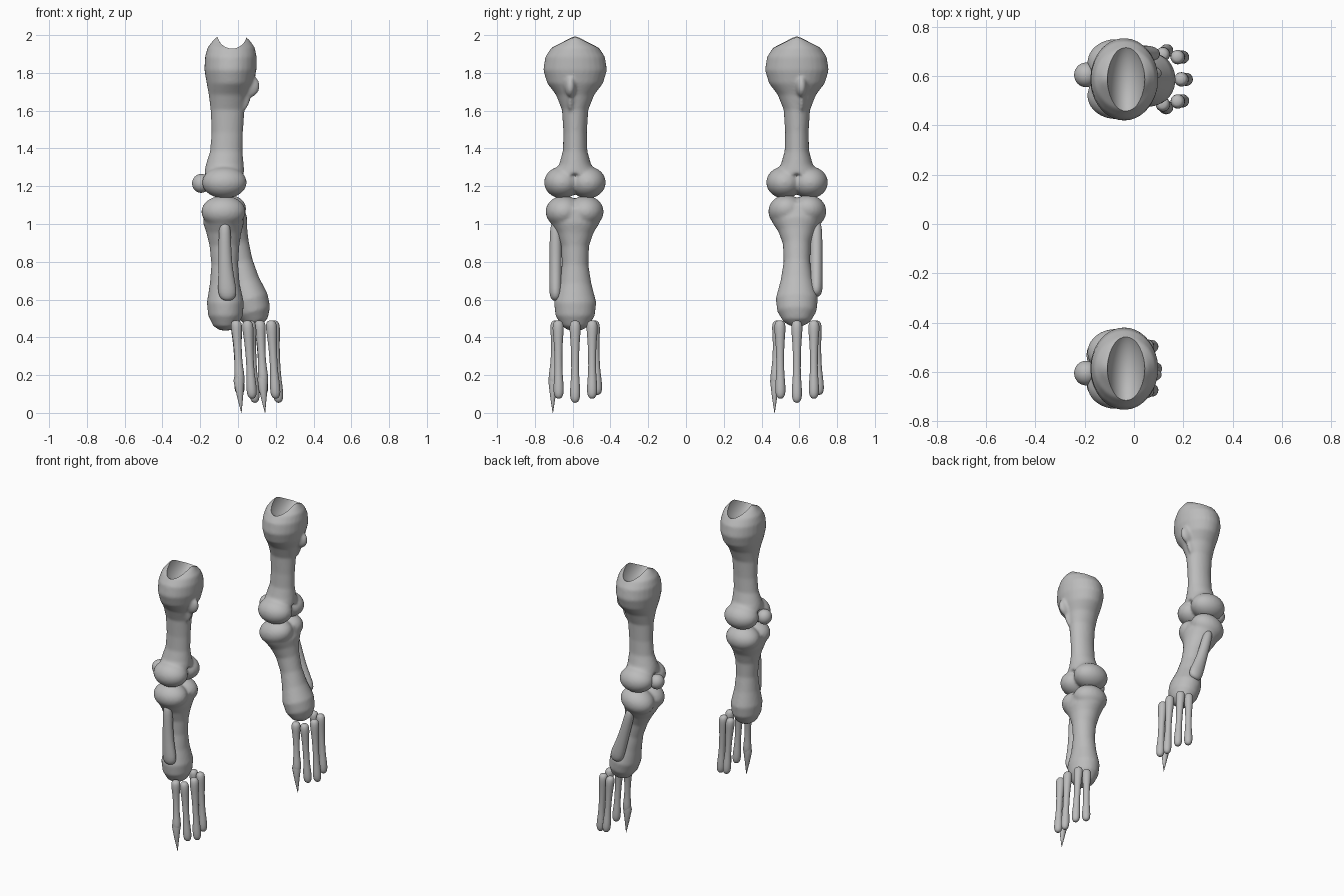
import bpy, bmesh, math
from mathutils import Matrix, Vector

cube = bpy.data.objects.get("Cube")
if cube:
    bpy.data.objects.remove(cube, do_unlink=True)

bone = bpy.data.materials.new("bone_grey")
bone.use_nodes = True
bone.diffuse_color = (0.5, 0.5, 0.5, 1)
bone.node_tree.nodes["Principled BSDF"].inputs["Base Color"].default_value = (0.5, 0.5, 0.5, 1)


def loft(bm, sections, sides=28):
    """Stack of elliptical rings: (z, x, y, x radius, y radius)."""
    rings = []
    for z, x, y, rx, ry in sections:
        angles = [2 * math.pi * i / sides for i in range(sides)]
        rings.append([bm.verts.new((x + rx * math.cos(a), y + ry * math.sin(a), z)) for a in angles])
    for low, high in zip(rings, rings[1:]):
        for i in range(sides):
            j = (i + 1) % sides
            bm.faces.new((low[i], low[j], high[j], high[i]))
    bm.faces.new(rings[0])
    bm.faces.new(rings[-1])


def ball(bm, centre, radii):
    m = Matrix.Translation(centre) @ Matrix.Diagonal((*radii, 1))
    bmesh.ops.create_uvsphere(bm, u_segments=32, v_segments=20, radius=1, matrix=m)


def make(name, bm, matrix):
    bmesh.ops.transform(bm, matrix=matrix, verts=bm.verts)
    bmesh.ops.recalc_face_normals(bm, faces=bm.faces)
    mesh = bpy.data.meshes.new(name)
    bm.to_mesh(mesh)
    bm.free()
    mesh.materials.append(bone)
    obj = bpy.data.objects.new(name, mesh)
    bpy.context.collection.objects.link(obj)
    return obj


def modify(obj, kind, **settings):
    mod = obj.modifiers.new(kind.title(), kind)
    for key, value in settings.items():
        setattr(mod, key, value)
    bpy.ops.object.select_all(action='DESELECT')
    obj.select_set(True)
    bpy.context.view_layer.objects.active = obj
    bpy.ops.object.modifier_apply(modifier=mod.name)


def smooth(obj):
    bpy.ops.object.select_all(action='DESELECT')
    obj.select_set(True)
    bpy.context.view_layer.objects.active = obj
    bpy.ops.object.shade_smooth_by_angle(angle=math.radians(45))


# Profiles: z, x centre, x radius, y radius
FEMUR = [(2.02, -.035, .06, .02), (1.99, -.035, .095, .065), (1.95, -.036, .125, .125),
         (1.9, -.038, .137, .158), (1.83, -.04, .138, .169), (1.76, -.042, .124, .148),
         (1.7, -.05, .105, .102), (1.62, -.055, .09, .07), (1.5, -.057, .083, .062),
         (1.4, -.062, .086, .065), (1.33, -.07, .1, .085), (1.28, -.073, .107, .12)]
TIBIA = [(1.1, -.077, .105, .12), (1.02, -.077, .108, .13), (.97, -.075, .093, .098),
         (.9, -.072, .079, .074), (.8, -.07, .071, .07), (.7, -.07, .079, .086),
         (.6, -.067, .098, .112), (.53, -.066, .092, .104), (.475, -.066, .065, .072),
         (.452, -.066, .03, .035)]
FIBULA = [(1.03, -.07, .018, .015), (1.0, -.07, .03, .03), (.93, -.07, .033, .032),
          (.8, -.068, .036, .032), (.7, -.06, .046, .034), (.65, -.056, .05, .034),
          (.62, -.055, .038, .026), (.608, -.055, .015, .012)]

# Toe radius along its length
TOE = [(0, .015), (.03, .028), (.1, .031), (.2, .027), (.35, .022), (.6, .02),
       (.74, .024), (.82, .027), (.93, .028), (.98, .02), (1, .008)]


def toe(bm, top, end):
    top, end = Vector(top), Vector(end)
    rows = []
    for t, r in TOE:
        p = top.lerp(end, t)
        rows.append((p.z, p.x, p.y, r, r))
    loft(bm, rows, 16)


def build_leg(prefix, side, knee_angle, foot_x):
    place = Matrix.Translation((0, side * .587, 0)) @ Matrix.Diagonal((1, side, 1, 1))

    # Upper bone with trochanter bump and paired condyles
    bm = bmesh.new()
    loft(bm, [(z, x, 0, rx, ry) for z, x, rx, ry in FEMUR])
    ball(bm, (.06, .025, 1.745), (.055, .03, .06))
    ball(bm, (.02, .025, 1.72), (.05, .024, .11))
    for y in (-.066, .068):
        ball(bm, (-.072, y, 1.235), (.118, .096, .085))
    femur = make(prefix + "_upper_bone", bm, place)
    modify(femur, 'REMESH', mode='VOXEL', voxel_size=.009)
    modify(femur, 'SMOOTH', factor=.5, iterations=6)

    # Trough cut into the upper joint
    bm = bmesh.new()
    ball(bm, (-.032, 0, 2.03), (.078, .18, .125))
    cutter = make("trough_cutter", bm, place)
    cutter.hide_render = True
    modify(femur, 'BOOLEAN', operation='DIFFERENCE', solver='EXACT', object=cutter)
    bpy.data.objects.remove(cutter, do_unlink=True)
    smooth(femur)

    # Kneecap
    bm = bmesh.new()
    ball(bm, (-.195, .018, 1.23), (.048, .05, .05))
    smooth(make(prefix + "_kneecap", bm, place))

    # Lower bone swings about the knee
    pivot = Vector((-.08, 0, 1.1))
    swing = (place @ Matrix.Translation(pivot) @ Matrix.Rotation(-knee_angle, 4, 'Y')
             @ Matrix.Translation(-pivot))
    bm = bmesh.new()
    loft(bm, [(z, x, 0, rx, ry) for z, x, rx, ry in TIBIA])
    for y in (-.055, .06):
        ball(bm, (-.077, y, 1.08), (.117, .096, .085))
    tibia = make(prefix + "_lower_bone", bm, swing)
    modify(tibia, 'REMESH', mode='VOXEL', voxel_size=.009)
    modify(tibia, 'SMOOTH', factor=.5, iterations=6)
    smooth(tibia)

    # Slim outer bone
    bm = bmesh.new()
    loft(bm, [(z, x, .103, rx, ry) for z, x, rx, ry in FIBULA])
    fibula = make(prefix + "_outer_bone", bm, swing)
    modify(fibula, 'SUBSURF', levels=1)
    smooth(fibula)

    # Five toes in an arc, the first ending in a claw
    foot = Matrix.Translation((foot_x, side * .587, 0))
    ends = [((.015, -.1, .505), (.035, -.115, .16)),
            ((.075, -.09, .505), (.1, -.087, .09)),
            ((.09, 0, .505), (.115, 0, .068)),
            ((.075, .09, .505), (.1, .09, .09)),
            ((.015, .1, .505), (.035, .118, .11))]
    bm = bmesh.new()
    for top, end in ends:
        toe(bm, top, end)
    toes = make(prefix + "_toes", bm, foot)
    modify(toes, 'SUBSURF', levels=1)
    smooth(toes)
    bm = bmesh.new()
    loft(bm, [(.24, .03, -.112, .018, .018), (.185, .03, -.115, .029, .027),
              (.1, .036, -.118, .016, .014), (.015, .043, -.118, .001, .001)], 12)
    smooth(make(prefix + "_claw", bm, foot))


build_leg("front", -1, 0, -.025)
build_leg("rear", 1, math.radians(15), .1)

# Stand the model on the ground
bpy.context.view_layer.update()
parts = [o for o in bpy.context.collection.objects if o.type == 'MESH' and bone.name in o.data.materials]
lowest = min((o.matrix_world @ v.co).z for o in parts for v in o.data.vertices)
for o in parts:
    o.data.transform(Matrix.Translation((0, 0, -lowest)))
